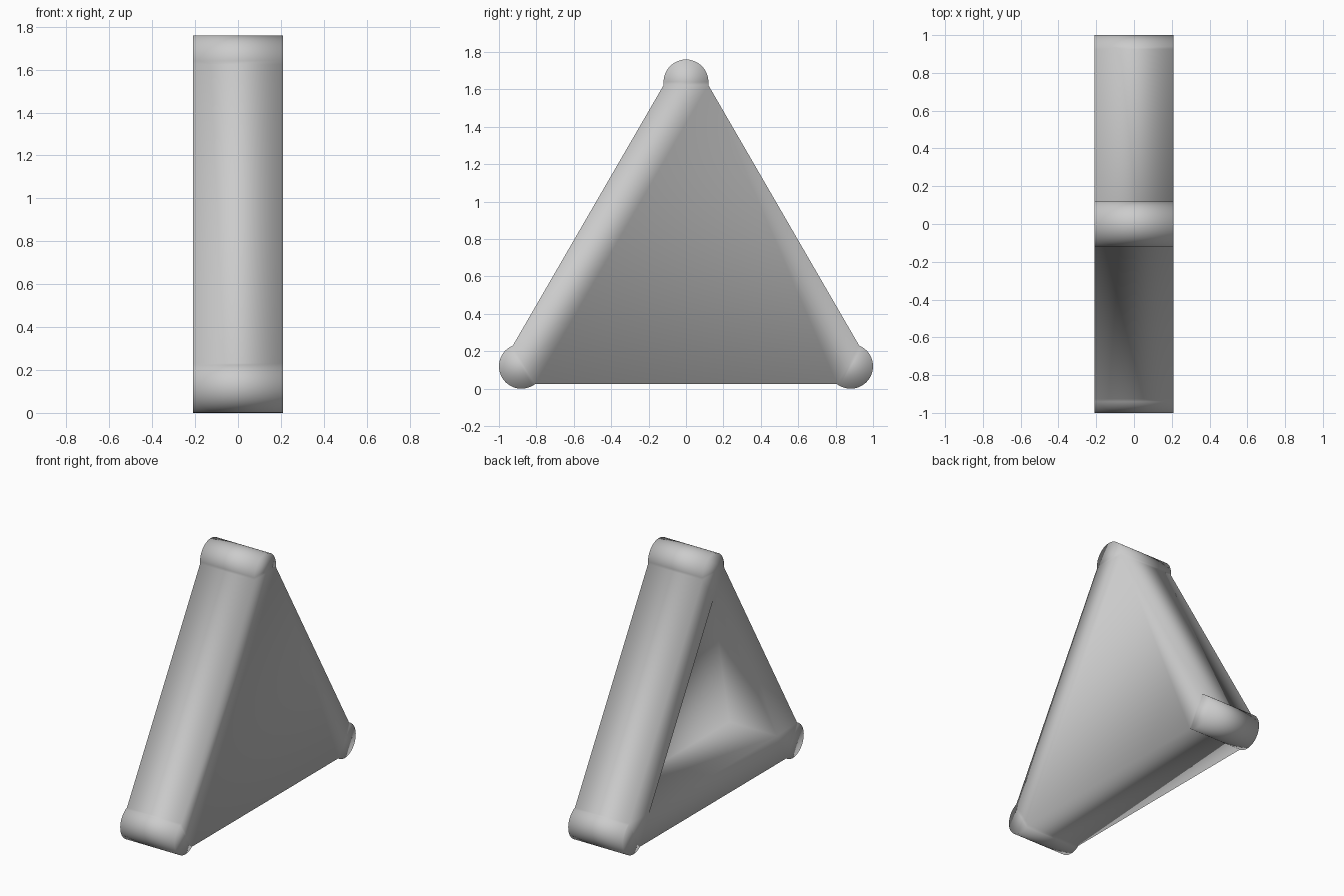
import bpy, bmesh, math
from mathutils import Vector

if "Cube" in bpy.data.objects:
    bpy.data.objects.remove(bpy.data.objects["Cube"])

HALF = 0.21                      # half width along x
R = 0.12                         # rounded corner radius
OFFSET = 0.095                   # half thickness of the bars
ARC = 24                         # segments per rounded corner
CORNERS = [Vector((-0.88, 0.12)), Vector((0.88, 0.12)), Vector((0.0, 1.64))]  # (y, z)
CENTRE = sum(CORNERS, Vector((0, 0))) / 3


def inset(amount):
    # Triangle moved inwards from the corner triangle by the given distance
    return [c + (CENTRE - c).normalized() * amount * 2 for c in CORNERS]


def outline():
    # Bulging arc at each corner, running slightly past the straight sides
    pts = []
    past = math.acos(OFFSET / R)
    for c, middle in zip(CORNERS, (210, 330, 90)):
        half = math.radians(60) + past
        for k in range(ARC + 1):
            a = math.radians(middle) - half + 2 * half * k / ARC
            pts.append(c + R * Vector((math.cos(a), math.sin(a))))
    return pts


bm = bmesh.new()


def ring(pts, x):
    return [bm.verts.new((x, p.x, p.y)) for p in pts]


def face(verts):
    bm.faces.new(verts).smooth = True


def bridge(a, b):
    for i in range(len(a)):
        j = (i + 1) % len(a)
        face((a[i], a[j], b[j], b[i]))


def caps(loop):
    # Ends of the rounded corners; returns (start, end) neck points of each
    necks = []
    for i in range(3):
        arc = loop[i * (ARC + 1):(i + 1) * (ARC + 1)]
        face(arc)
        necks.append((arc[0], arc[-1]))
    return necks


right = ring(outline(), HALF)
left = ring(outline(), -HALF)
bridge(right, left)

# Closed panel on +x with narrow strips along the sloping sides
(fs, fe), (bs, be), (ts, te) = caps(right)
face((fe, bs, ts))
face((bs, be, ts))
face((fs, fe, ts, te))

# Deep triangular recess on -x, leaving a thin panel
necks = caps(left)
mouth = ring(inset(0.10), -HALF)
floor = ring(inset(0.10), 0.16)
for i in range(3):
    j = (i + 1) % 3
    face((necks[i][0], necks[i][1], mouth[i]))
    face((necks[i][1], necks[j][0], mouth[j], mouth[i]))
bridge(mouth, floor)
face(floor)

bmesh.ops.recalc_face_normals(bm, faces=bm.faces)
me = bpy.data.meshes.new("triangle_frame")
bm.to_mesh(me)
bm.free()
bpy.context.collection.objects.link(bpy.data.objects.new("triangle_frame", me))
